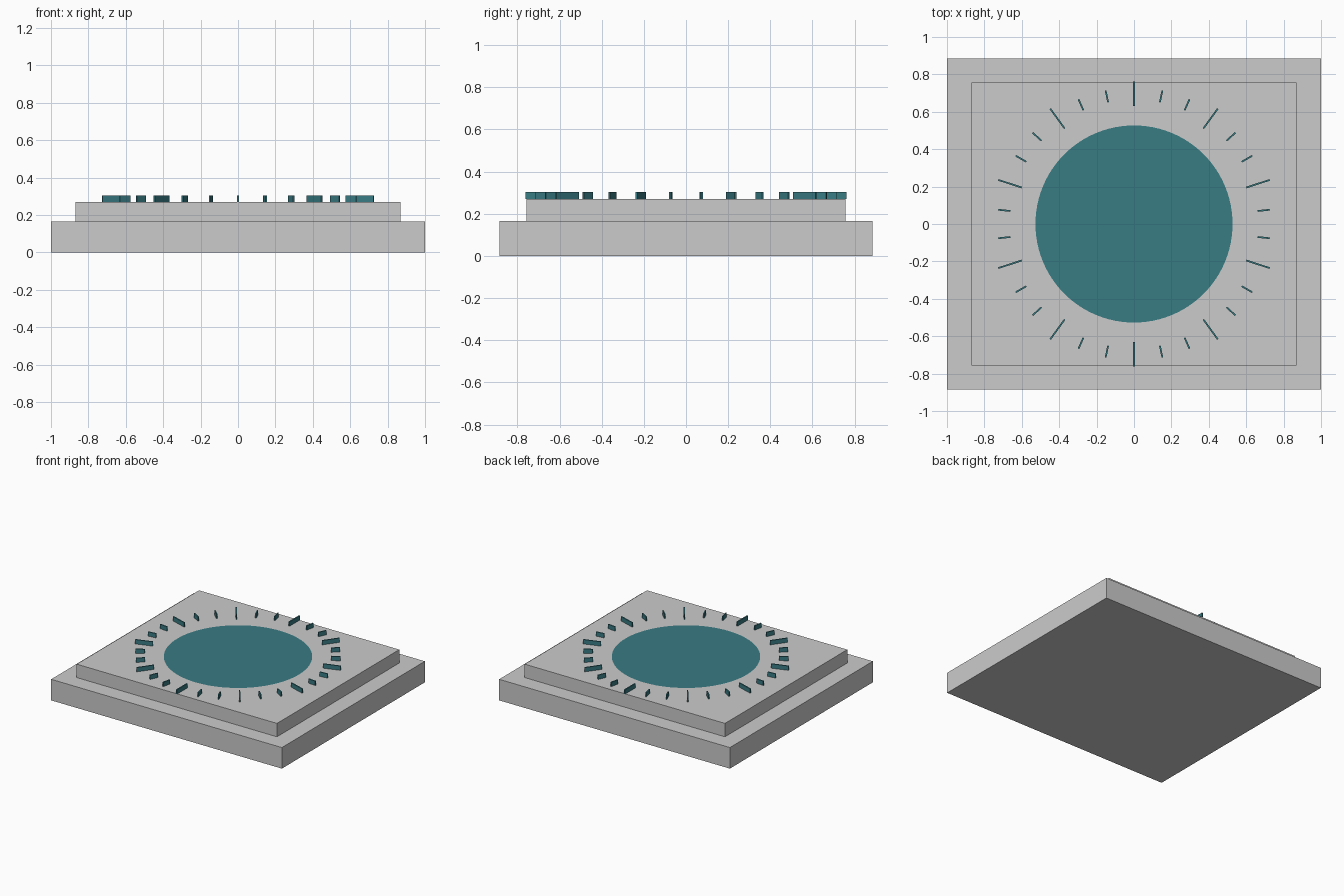
import bpy
from math import radians, cos, sin

if "Cube" in bpy.data.objects:
    bpy.data.objects.remove(bpy.data.objects["Cube"])

teal = bpy.data.materials.new("teal")
teal.diffuse_color = (0.04, 0.2, 0.23, 1)
teal.use_nodes = True
teal.node_tree.nodes["Principled BSDF"].inputs["Base Color"].default_value = teal.diffuse_color

BASE_TOP, STEP_TOP, TICK_TOP = 0.165, 0.27, 0.304


def box(name, size, centre, turn=0.0, material=None):
    bpy.ops.mesh.primitive_cube_add(size=1, location=centre, rotation=(0, 0, turn))
    part = bpy.context.object
    part.name = name
    part.scale = size
    bpy.ops.object.transform_apply(location=False, rotation=False, scale=True)
    if material:
        part.data.materials.append(material)
    return part


# Stepped plinth
box("base_slab", (2.0, 1.77, BASE_TOP), (0, 0, BASE_TOP / 2))
box("upper_slab", (1.736, 1.514, STEP_TOP - BASE_TOP), (0, 0, (BASE_TOP + STEP_TOP) / 2))

# Round dial face, almost flush with the upper slab
bpy.ops.mesh.primitive_circle_add(vertices=96, radius=0.527, fill_type='NGON',
                                  location=(0, 0, STEP_TOP + 0.002))
dial = bpy.context.object
dial.name = "dial_face"
dial.data.materials.append(teal)

# Ring of raised marks, every third one long
for i in range(30):
    angle = radians(90 + i * 12)
    is_long = i % 3 == 0
    inner, outer = (0.631, 0.762) if is_long else (0.665, 0.73)
    mid = (inner + outer) / 2
    box("long_mark" if is_long else "short_mark",
        (outer - inner, 0.009, TICK_TOP - STEP_TOP),
        (mid * cos(angle), mid * sin(angle), (STEP_TOP + TICK_TOP) / 2),
        angle, teal)
